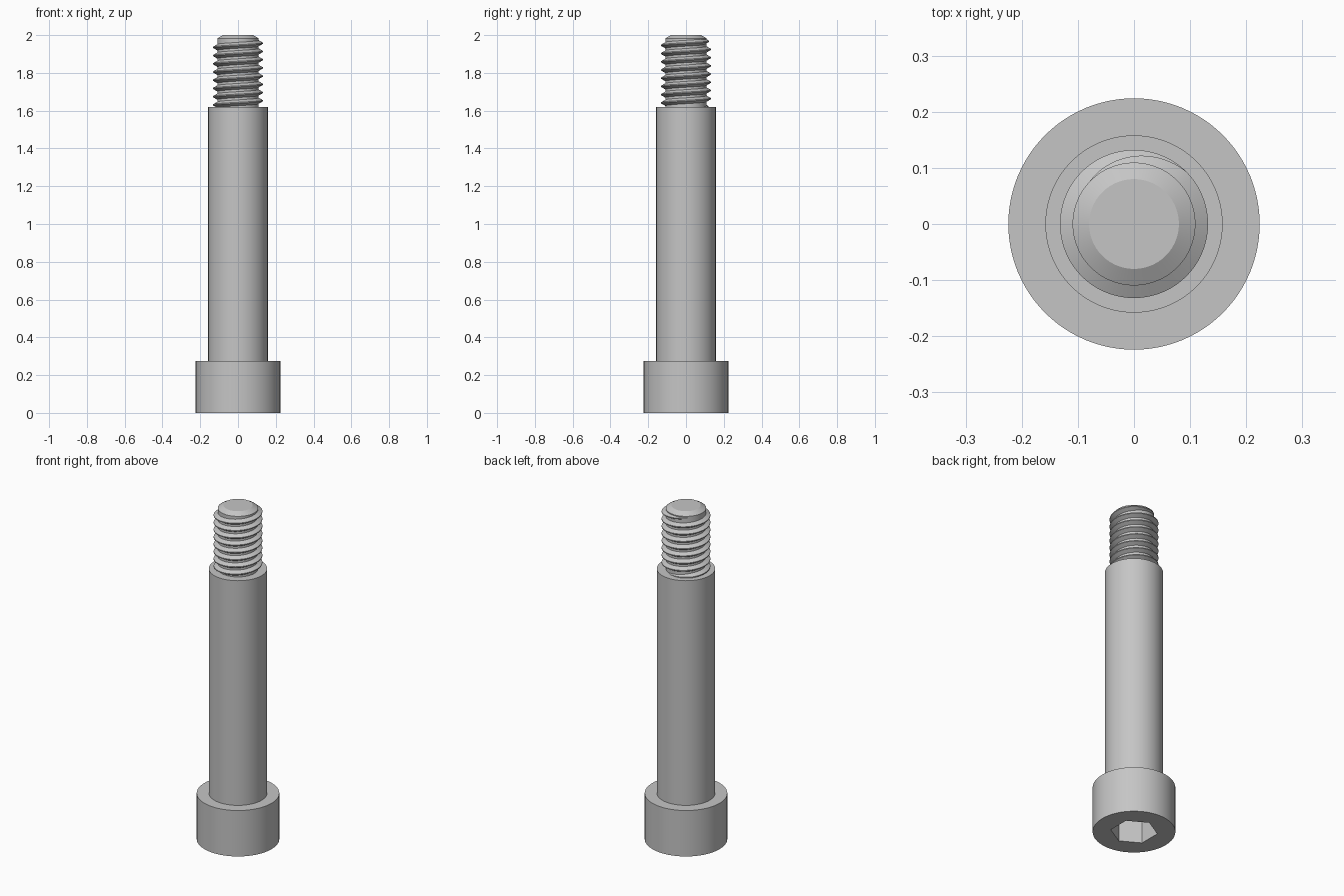
import bpy, bmesh
from math import sin, cos, pi, radians

if "Cube" in bpy.data.objects:
    bpy.data.objects.remove(bpy.data.objects["Cube"], do_unlink=True)

STEEL = (0.56, 0.56, 0.56, 1)
SEGMENTS = 96
HEAD_R, HEAD_TOP = 0.224, 0.275
SHOULDER_R, SHOULDER_TOP = 0.158, 1.62
CORE_R, CREST_R, PITCH = 0.1095, 0.132, 0.0435
SOCKET_R, SOCKET_DEPTH = 0.128, 0.14

steel = bpy.data.materials.new("grey_steel")
steel.use_nodes = True
steel.diffuse_color = STEEL
steel.node_tree.nodes["Principled BSDF"].inputs["Base Color"].default_value = STEEL


def finish(name, bm):
    """Turn a bmesh into a named, smooth shaded steel object."""
    bmesh.ops.recalc_face_normals(bm, faces=bm.faces)
    mesh = bpy.data.meshes.new(name)
    bm.to_mesh(mesh)
    bm.free()
    mesh.materials.append(steel)
    obj = bpy.data.objects.new(name, mesh)
    bpy.context.collection.objects.link(obj)
    bpy.ops.object.select_all(action='DESELECT')
    obj.select_set(True)
    bpy.context.view_layer.objects.active = obj
    bpy.ops.object.shade_smooth_by_angle(angle=radians(25))
    return obj


def ring(bm, r, z, n=SEGMENTS, turn=0.0):
    return [bm.verts.new((r * cos(turn + 2 * pi * i / n),
                          r * sin(turn + 2 * pi * i / n), z)) for i in range(n)]


def skin(bm, a, b):
    """Join two rings of equal count with quads."""
    for i in range(len(a)):
        j = (i + 1) % len(a)
        bm.faces.new((a[i], a[j], b[j], b[i]))


def loop_edges(bm, verts):
    return [bm.edges.get((v, verts[i - 1])) for i, v in enumerate(verts)]


def turned(name, profile):
    """Capped solid of revolution from (radius, height) pairs."""
    bm = bmesh.new()
    rings = [ring(bm, r, z) for r, z in profile]
    for a, b in zip(rings, rings[1:]):
        skin(bm, a, b)
    bm.faces.new(rings[0])
    bm.faces.new(rings[-1])
    return finish(name, bm)


# Cylindrical head with a hexagonal socket in its underside
bm = bmesh.new()
rim, top = ring(bm, HEAD_R, 0), ring(bm, HEAD_R, HEAD_TOP)
mouth = ring(bm, SOCKET_R, 0, 6, pi / 6)
floor = ring(bm, SOCKET_R, SOCKET_DEPTH, 6, pi / 6)
skin(bm, rim, top)
skin(bm, mouth, floor)
bm.faces.new(top)
bm.faces.new(floor)
bmesh.ops.triangle_fill(bm, use_beauty=True, normal=(0, 0, -1),
                        edges=loop_edges(bm, rim) + loop_edges(bm, mouth))
finish("socket_head", bm)

# Plain shoulder and the chamfered core of the threaded end
turned("shoulder", [(SHOULDER_R, HEAD_TOP), (SHOULDER_R, SHOULDER_TOP)])
turned("threaded_core", [(CORE_R, SHOULDER_TOP), (CORE_R, 1.983), (0.08, 2.0)])

# Right-handed thread ridge that fades out at both ends
STEPS = 72                      # per turn
FADE = radians(100)
start, end = radians(45) - 16 * pi, radians(145)
count = round((end - start) / (2 * pi) * STEPS)
bm = bmesh.new()
sections = []
for k in range(count + 1):
    a = start + (end - start) * k / count
    height = max(0.02, min(1, (a - start) / FADE, (end - a) / FADE))
    z = 1.957 + PITCH * a / (2 * pi)
    root = CORE_R - 0.002
    crest = root + (CREST_R - root) * height
    flat = PITCH / 16
    base = flat + (crest - root) * 0.577
    sections.append([bm.verts.new((r * cos(a), r * sin(a), z + dz))
                     for r, dz in ((root, -base), (crest, -flat),
                                   (crest, flat), (root, base))])
for a, b in zip(sections, sections[1:]):
    skin(bm, a, b)
bm.faces.new(sections[0])
bm.faces.new(sections[-1])
finish("thread_ridge", bm)
